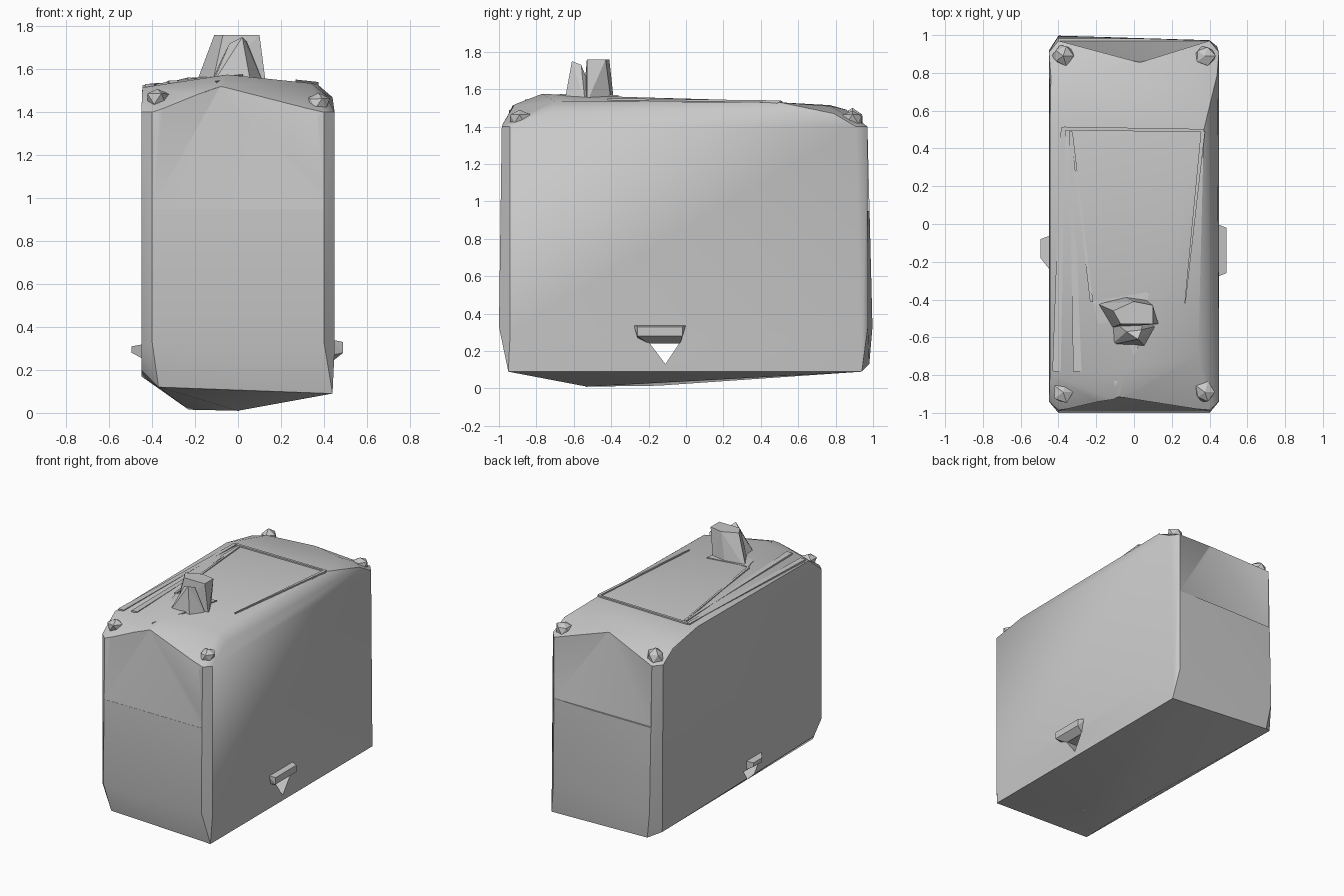
import bpy
import bmesh
import math
import random
from mathutils import Vector
from mathutils.bvhtree import BVHTree

random.seed(4)

default_cube = bpy.data.objects.get("Cube")
if default_cube:
    bpy.data.objects.remove(default_cube, do_unlink=True)

grey = bpy.data.materials.new("plain grey")
grey.use_nodes = True
shade = (0.58, 0.58, 0.58, 1)
grey.diffuse_color = shade
for node in grey.node_tree.nodes:
    if node.type == "BSDF_PRINCIPLED":
        node.inputs["Base Color"].default_value = shade


def finish(name, bm):
    """Turn a bmesh into a named grey object."""
    bmesh.ops.recalc_face_normals(bm, faces=bm.faces[:])
    mesh = bpy.data.meshes.new(name)
    bm.to_mesh(mesh)
    bm.free()
    mesh.materials.append(grey)
    obj = bpy.data.objects.new(name, mesh)
    bpy.context.collection.objects.link(obj)
    return obj


def make_active(obj):
    bpy.ops.object.select_all(action="DESELECT")
    obj.select_set(True)
    bpy.context.view_layer.objects.active = obj


def hull(points):
    """Wrap points in a closed faceted skin."""
    bm = bmesh.new()
    for point in points:
        bm.verts.new(point)
    bmesh.ops.convex_hull(bm, input=bm.verts[:])
    loose = [v for v in bm.verts if not v.link_faces]
    bmesh.ops.delete(bm, geom=loose, context="VERTS")
    return bm


def carve(obj, points):
    """Cut the hull of some points out of an object."""
    cutter = finish("cutter", hull(points))
    cutter.hide_render = True
    cut = obj.modifiers.new("cut", "BOOLEAN")
    cut.operation = "DIFFERENCE"
    cut.solver = "EXACT"
    cut.object = cutter
    make_active(obj)
    bpy.ops.object.modifier_apply(modifier=cut.name)
    bpy.data.objects.remove(cutter, do_unlink=True)


# Tank body: bevelled upright corners, domed lid and sagging belly
points = []
for side in (-1, 1):
    for edge, top, low in ((-0.94, -0.985, -1), (0.91, 0.97, 0.985 - side * 0.012)):
        points += [
            (side * 0.45, edge, 1.4), (side * 0.45, edge, 0.3),
            (side * 0.4, top, 1.4), (side * 0.4, low, 0.33),
        ]
points += [
    # bottom corners
    (0.44, -0.95, 0.09), (0.44, 0.94, 0.09),
    (-0.37, -0.95, 0.12), (-0.37, 0.98, 0.13),
    (-0.45, -0.85, 0.2), (-0.45, 0.92, 0.17),
    # belly
    (-0.23, -0.15, 0.015), (0, -0.53, 0.01), (0.2, 0.45, 0.075),
    # lid
    (-0.08, -0.94, 1.51), (-0.05, -0.77, 1.575), (0.34, -0.7, 1.535),
    (0.41, -0.72, 1.48), (0.05, -0.4, 1.56), (0.37, 0.5, 1.53),
    (-0.445, -0.8, 1.515), (-0.445, 0.5, 1.525), (-0.44, 0.78, 1.47),
    (-0.3, 0.77, 1.515), (0.3, 0.77, 1.51),
    (0.03, 0.86, 1.49), (0.44, 0.79, 1.47),
]
body_mesh = hull(points)
surface = BVHTree.FromBMesh(body_mesh)
tank_body = finish("tank_body", body_mesh)


def lid_height(x, y):
    hit = surface.ray_cast(Vector((x, y, 3)), Vector((0, 0, -1)))
    return hit[0].z


# Sloping facets at the head of both end walls
for end, apex, wall in ((-1, (-0.08, -0.915, 1.52), 0.99),
                        (1, (0.03, 0.855, 1.5), 0.97)):
    carve(tank_body, [apex, (apex[0], end * 1.2, 1.55)] + [
        (side * 0.4, end * y, z) for side in (-1, 1)
        for y, z in ((wall, 0.95), (wall, 1.41), (1.2, 0.95), (1.2, 1.41))])

# Small triangular handle slot through both sides
carve(tank_body, [(x, y, z) for x in (-1, 1)
                  for y, z in ((-0.2, 0.25), (-0.03, 0.25), (-0.11, 0.13))])
make_active(tank_body)
bpy.ops.object.shade_smooth_by_angle(angle=math.radians(28))


# Thin raised beads on the lid
def bead(name, start, end, widths):
    corners = []
    a, b = Vector(start), Vector(end)
    across = (b - a).normalized().orthogonal()
    for spot, width in ((a, widths[0]), (b, widths[1])):
        top = lid_height(*spot) + 0.01
        for way in (-1, 1):
            p = spot + across * way * width
            corners += [(p.x, p.y, top), (p.x, p.y, top - 0.04)]
    finish(name, hull(corners))


bead("outer_lid_bead", (-0.41, -0.78), (-0.375, 0.51), (0.022, 0.012))
bead("inner_lid_bead", (-0.3, -0.78), (-0.335, 0.49), (0.022, 0.008))
bead("slanted_lid_bead", (-0.225, -0.41), (-0.33, 0.48), (0.008, 0.006))
bead("rear_lid_bead", (-0.37, 0.505), (0.37, 0.495), (0.01, 0.008))
bead("side_lid_bead", (0.365, 0.49), (0.27, -0.42), (0.011, 0.003))


# Rough lifting knobs on the four top corners
def knob(name, place, size):
    bm = bmesh.new()
    bmesh.ops.create_icosphere(bm, subdivisions=1, radius=1)
    for v in bm.verts:
        v.co *= random.uniform(0.8, 1.15)
        v.co = Vector(place) + v.co * Vector(size)
    finish(name, bm)


for side, side_name in ((-1, "right"), (1, "left")):
    for end, end_name in ((-1, "front"), (1, "rear")):
        height = 1.46 if side < 0 and end < 0 else 1.44
        knob(f"{end_name}_{side_name}_knob",
             (side * 0.375, end * 0.89, height), (0.06, 0.06, 0.055))

# Faceted filler spout made of two uprights
finish("spout_rear_upright", hull([
    (-0.11, -0.46, 1.76), (-0.07, -0.53, 1.76), (0.1, -0.53, 1.76),
    (0.1, -0.43, 1.76), (0, -0.41, 1.76),
    (-0.2, -0.42, 1.52), (0.13, -0.53, 1.53), (-0.05, -0.385, 1.53),
    (0.06, -0.4, 1.53), (-0.12, -0.55, 1.53),
]))
finish("spout_front_upright", hull([
    (0.02, -0.61, 1.75), (0.04, -0.56, 1.73), (-0.04, -0.57, 1.72),
    (-0.12, -0.64, 1.53), (0.06, -0.65, 1.53), (0.12, -0.54, 1.53),
    (-0.13, -0.5, 1.53), (0.05, -0.48, 1.53),
]))

# Low foot spreading from the spout towards the front edge
foot = [(-0.22, -0.41), (-0.1, -0.86), (0.02, -0.66), (0.08, -0.36)]
finish("spout_foot", hull(
    [(x, y, lid_height(x, y) + lift) for x, y in foot
     for lift in (-0.03, 0.008)]))

# Side handles above the slot
finish("left_handle", hull(
    [(0.44, -0.28, 0.34), (0.44, 0, 0.34), (0.44, -0.26, 0.27),
     (0.44, -0.2, 0.24), (0.44, -0.03, 0.24)]
    + [(0.49, y, z) for y in (-0.26, -0.02) for z in (0.28, 0.33)]))
finish("right_handle", hull(
    [(-0.44, y, z) for y in (-0.25, -0.06) for z in (0.25, 0.32)]
    + [(-0.495, y, z) for y in (-0.18, -0.08) for z in (0.28, 0.31)]))

# Drain stub under the belly
knob("drain_stub", (0, -0.53, 0.032), (0.03, 0.03, 0.03))
